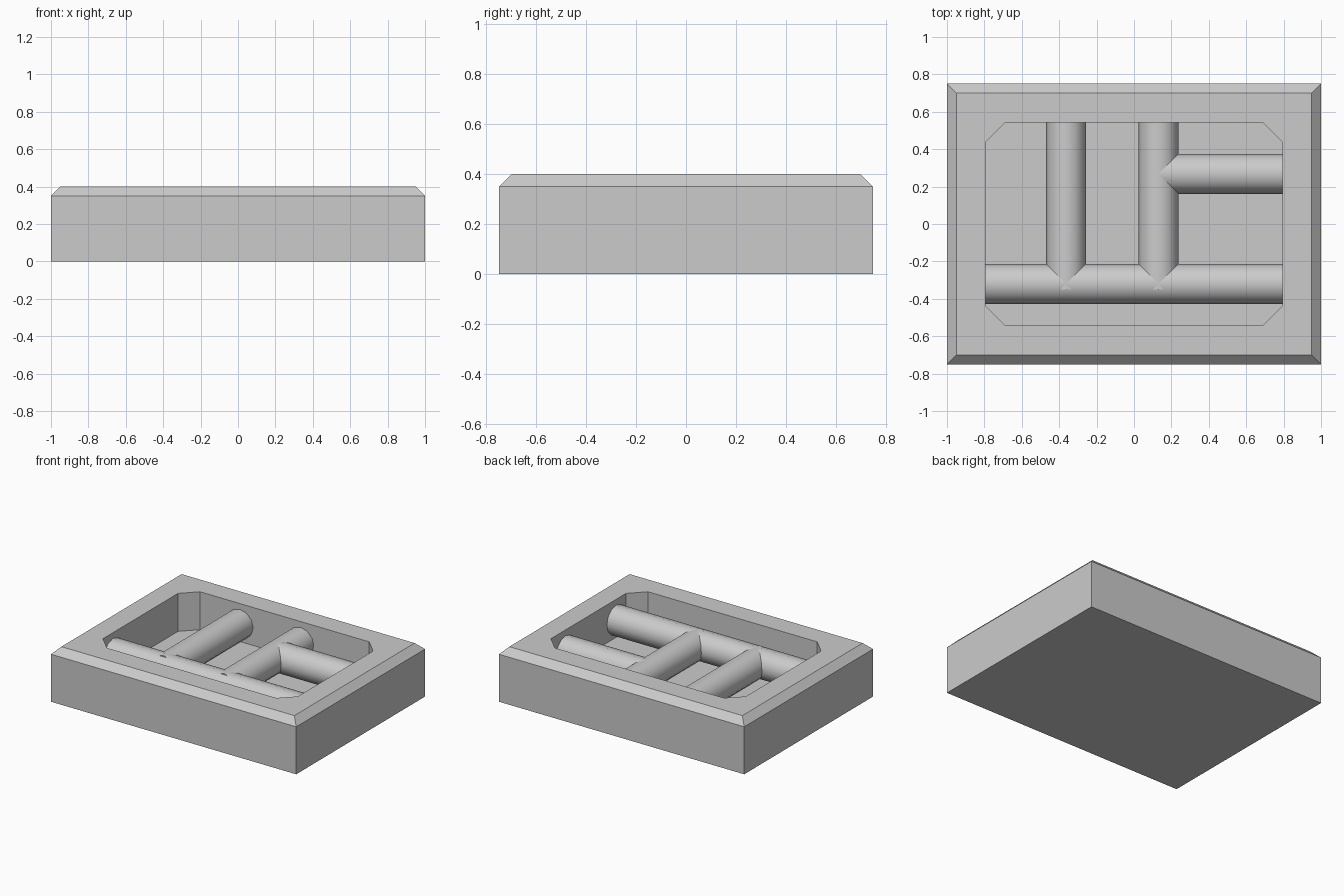
import bpy, bmesh, math
from mathutils import Vector

if "Cube" in bpy.data.objects:
    bpy.data.objects.remove(bpy.data.objects["Cube"])


def add_object(name, bm):
    bmesh.ops.recalc_face_normals(bm, faces=bm.faces)
    mesh = bpy.data.meshes.new(name)
    bm.to_mesh(mesh)
    bm.free()
    obj = bpy.data.objects.new(name, mesh)
    bpy.context.collection.objects.link(obj)
    return obj


def chamfered_outline(w, d, c):
    """Rectangle outline (half sizes w, d), corners cut by c when c > 0."""
    pts = []
    for sx, sy in ((1, 1), (-1, 1), (-1, -1), (1, -1)):
        pair = [(sx * w, sy * (d - c)), (sx * (w - c), sy * d)]
        if sx * sy < 0:
            pair.reverse()
        pts += pair if c else pair[:1]
    return pts


def stack(name, layers):
    """Closed solid from equal-sized outlines, each given with its height."""
    bm = bmesh.new()
    rings = [[bm.verts.new((x, y, z)) for x, y in pts] for pts, z in layers]
    n = len(rings[0])
    for a, b in zip(rings, rings[1:]):
        for i in range(n):
            j = (i + 1) % n
            bm.faces.new((a[i], a[j], b[j], b[i]))
    bm.faces.new(rings[0][::-1])
    bm.faces.new(rings[-1])
    return add_object(name, bm)


def pipe(name, start, end, radius=0.107, z=0.25, sides=12):
    """Horizontal round bar between two plan points."""
    bm = bmesh.new()
    a, b = Vector((*start, z)), Vector((*end, z))
    axis = (b - a).normalized()
    side = axis.cross(Vector((0, 0, 1)))
    rings = []
    for p in (a, b):
        ring = []
        for i in range(sides):
            t = 2 * math.pi * i / sides
            ring.append(bm.verts.new(p + radius * (side * math.cos(t) + Vector((0, 0, math.sin(t))))))
        rings.append(ring)
    for i in range(sides):
        j = (i + 1) % sides
        bm.faces.new((rings[0][i], rings[0][j], rings[1][j], rings[1][i])).smooth = True
    bm.faces.new(rings[0][::-1])
    bm.faces.new(rings[1])
    obj = add_object(name, bm)
    bpy.ops.object.select_all(action='DESELECT')
    obj.select_set(True)
    bpy.context.view_layer.objects.active = obj
    bpy.ops.object.shade_smooth_by_angle(angle=math.radians(40))
    return obj


# Tray block with bevelled top rim
tray = stack("tray", [(chamfered_outline(1, 0.75, 0), 0),
                      (chamfered_outline(1, 0.75, 0), 0.35),
                      (chamfered_outline(0.95, 0.70, 0), 0.40)])

# Recess with cut corners
recess = chamfered_outline(0.795, 0.542, 0.105)
cutter = stack("recess_cutter", [(recess, 0.12), (recess, 0.6)])
cutter.hide_render = True
cut = tray.modifiers.new("recess", 'BOOLEAN')
cut.operation = 'DIFFERENCE'
cut.solver = 'EXACT'
cut.object = cutter
bpy.context.view_layer.objects.active = tray
bpy.ops.object.modifier_apply(modifier=cut.name)
bpy.data.objects.remove(cutter)

# Pipes running through the recess
pipe("main_pipe", (-0.795, -0.32), (0.795, -0.32))
for label, x in (("left", -0.363), ("right", 0.131)):
    pipe(label + "_branch_pipe", (x, -0.35), (x, 0.542))
pipe("side_branch_pipe", (0.125, 0.268), (0.795, 0.268))
